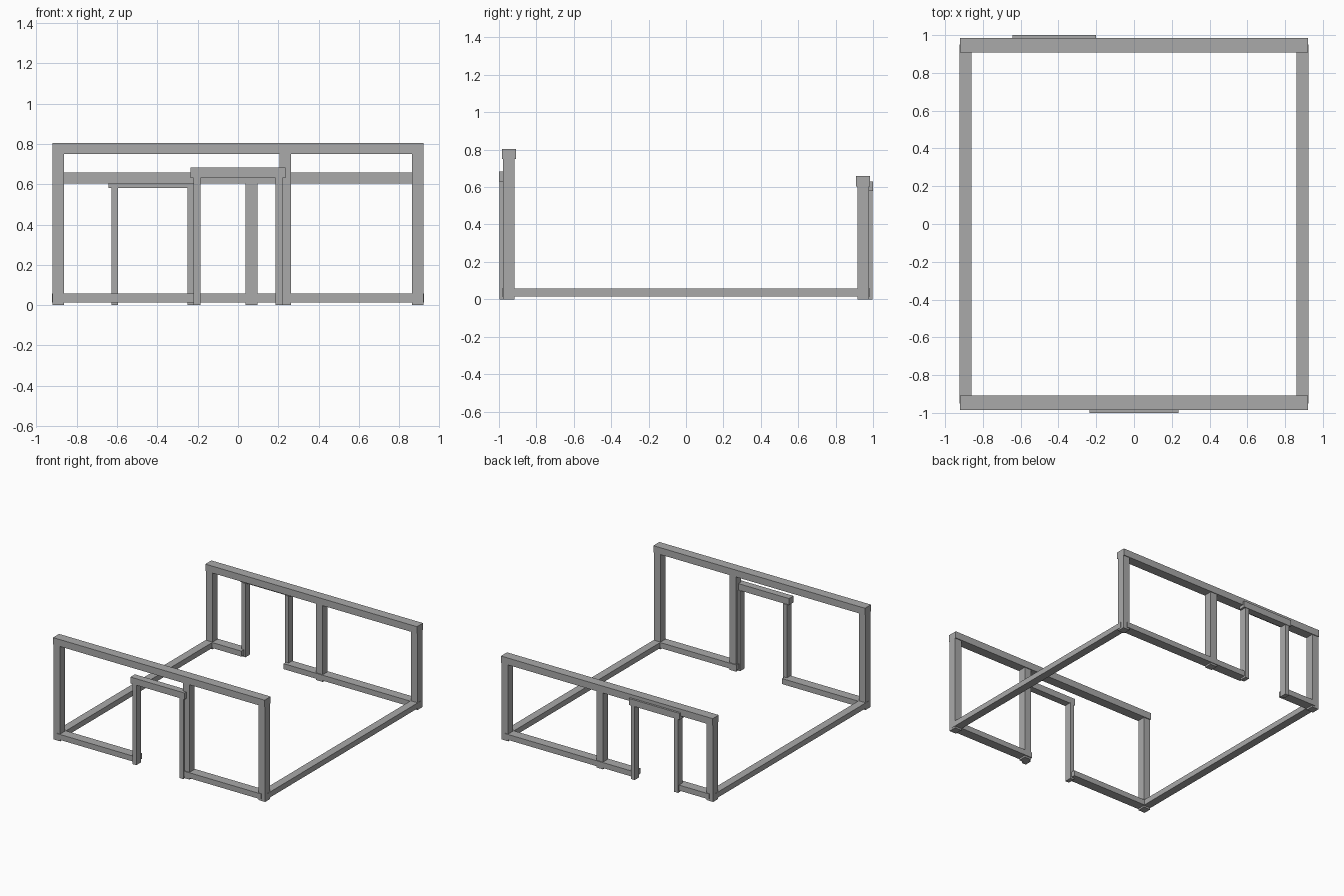
import bpy

if "Cube" in bpy.data.objects:
    bpy.data.objects.remove(bpy.data.objects["Cube"])

grey = bpy.data.materials.new("plain grey")
grey.diffuse_color = (0.4, 0.4, 0.4, 1)
grey.use_nodes = True
grey.node_tree.nodes["Principled BSDF"].inputs["Base Color"].default_value = grey.diffuse_color


def bar(name, x, y, z):
    """Box timber given by its (min, max) range on each axis."""
    bpy.ops.mesh.primitive_cube_add(size=1)
    ob = bpy.context.object
    ob.name = name
    ob.location = [(a + b) / 2 for a, b in (x, y, z)]
    ob.scale = [abs(b - a) for a, b in (x, y, z)]
    bpy.ops.object.transform_apply(location=True, rotation=False, scale=True)
    ob.data.materials.append(grey)
    return ob


W = 0.921          # half width of the frame
T = 0.058          # post thickness
SILL = (0.014, 0.057)


def wall(name, side, top, mid, door, door_top):
    """Framed wall; side is -1 for the front and 1 for the back."""
    def yr(a, b):
        return tuple(sorted((side * a, side * b)))

    # posts and top beam
    for part, x0 in (("left_post", -W), ("middle_post", mid), ("right_post", W - T)):
        bar(f"{name}_{part}", (x0, x0 + T), yr(0.916, 0.978), (0, top - 0.054))
    bar(f"{name}_top_beam", (-W, W), yr(0.909, 0.984), (top - 0.054, top))

    # floor sills, interrupted by the doorway
    d0, d1 = door
    bar(f"{name}_left_sill", (-0.889, d0 + 0.022), yr(0.909, 0.984), SILL)
    bar(f"{name}_right_sill", (d1 - 0.022, 0.889), yr(0.909, 0.984), SILL)

    # door frame standing slightly proud of the wall
    for part, x0 in (("left", d0), ("right", d1 - 0.034)):
        bar(f"{name}_door_{part}_jamb", (x0, x0 + 0.034), yr(0.94, 0.996), (0, door_top - 0.05))
    bar(f"{name}_door_lintel", (d0 - 0.015, d1 + 0.015), yr(0.945, 1.0),
        (door_top - 0.051, door_top))


wall("front", -1, 0.803, 0.205, (-0.221, 0.221), 0.682)
wall("back", 1, 0.658, 0.038, (-0.628, -0.217), 0.631)

# side sills joining the two walls
for part, s in (("left", -1), ("right", 1)):
    bar(f"{part}_side_sill", sorted((s * (W + 0.002), s * 0.861)), (-0.95, 0.95), SILL)
